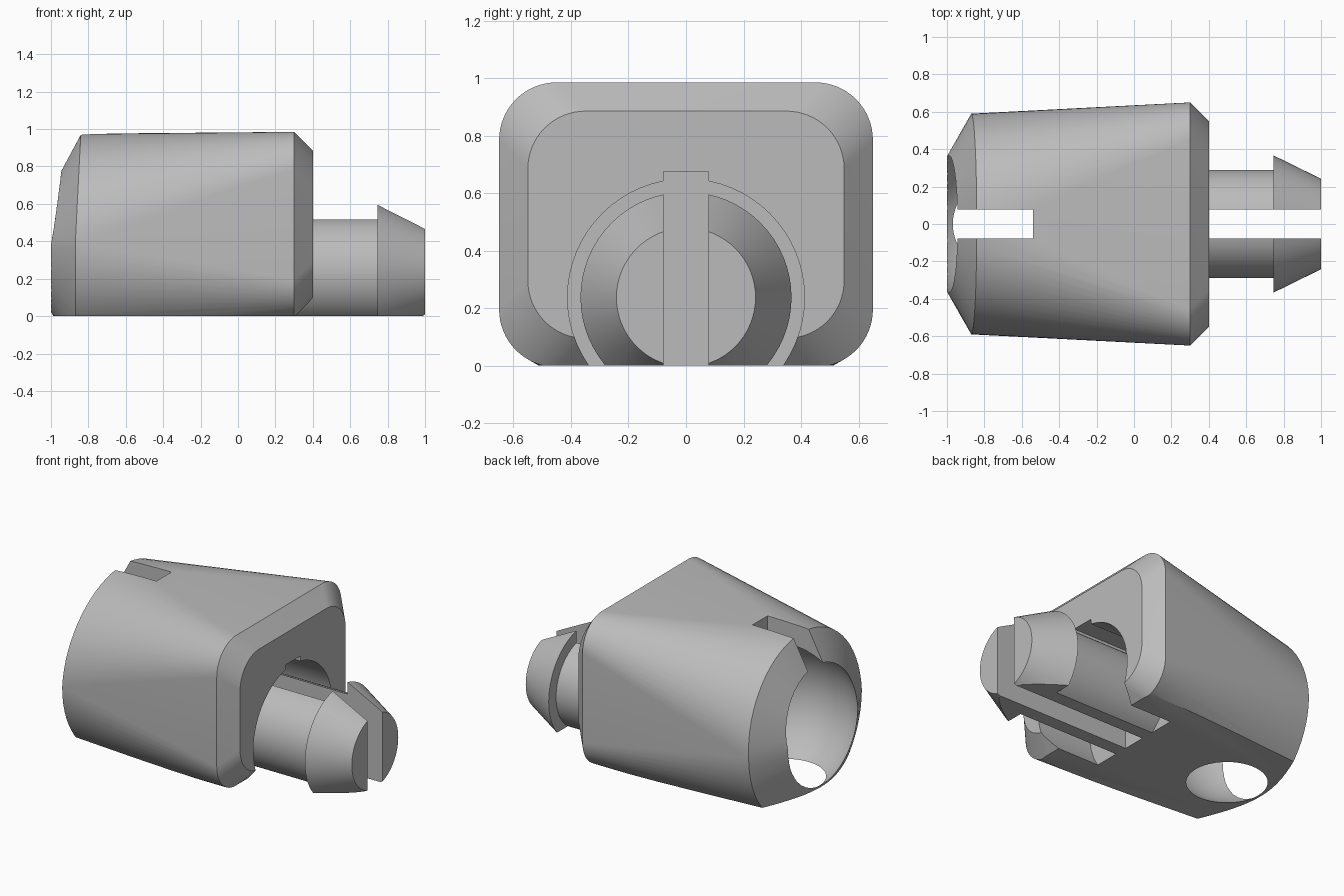
import bpy, bmesh
from math import sin, cos, pi
from mathutils import Matrix

if "Cube" in bpy.data.objects:
    bpy.data.objects.remove(bpy.data.objects["Cube"])

grey = bpy.data.materials.new("plain grey")
grey.use_nodes = True
colour = (0.5, 0.5, 0.5, 1)
grey.diffuse_color = colour
grey.node_tree.nodes["Principled BSDF"].inputs["Base Color"].default_value = colour


def finish(name, bm):
    bmesh.ops.remove_doubles(bm, verts=bm.verts, dist=0.0001)
    bmesh.ops.recalc_face_normals(bm, faces=bm.faces)
    mesh = bpy.data.meshes.new(name)
    bm.to_mesh(mesh)
    bm.free()
    mesh.materials.append(grey)
    ob = bpy.data.objects.new(name, mesh)
    bpy.context.collection.objects.link(ob)
    return ob


def box(name, x0, x1, y0, y1, z0, z1):
    bm = bmesh.new()
    mat = (Matrix.Translation(((x0 + x1) / 2, (y0 + y1) / 2, (z0 + z1) / 2))
           @ Matrix.Diagonal((x1 - x0, y1 - y0, z1 - z0, 1)))
    bmesh.ops.create_cube(bm, size=1, matrix=mat)
    return finish(name, bm)


def loft(name, rings):
    """Skin rings of equal length, closing each end with a fan."""
    bm = bmesh.new()
    loops = [[bm.verts.new(p) for p in ring] for ring in rings]
    n = len(loops[0])
    for a, b in zip(loops, loops[1:]):
        for i in range(n):
            j = (i + 1) % n
            bm.faces.new((a[i], a[j], b[j], b[i]))
    for loop in (loops[0], loops[-1]):
        zs = [v.co.z for v in loop]
        mid = bm.verts.new((min(v.co.x for v in loop), 0, (min(zs) + max(zs)) / 2))
        for i in range(n):
            bm.faces.new((loop[i], loop[(i + 1) % n], mid))
    return finish(name, bm)


def ring(x, half_y, half_z, radius, zc, lean=0, steps=16):
    """Rounded rectangle across x; its upper half may lean toward +x."""
    pts = []
    for q, (sy, sz) in enumerate(((1, 1), (-1, 1), (-1, -1), (1, -1))):
        for i in range(steps + 1):
            a = (q + i / steps) * pi / 2
            y = sy * (half_y - radius) + radius * cos(a)
            z = sz * (half_z - radius) + radius * sin(a)
            pts.append((x + lean * max(0, z), y, zc + z))
    return pts


def circle(x, r, zc, lean=0):
    return ring(x, r, r, r, zc, lean)


def cut(ob, cutters):
    bpy.context.view_layer.objects.active = ob
    for c in cutters:
        mod = ob.modifiers.new("cut", "BOOLEAN")
        mod.operation = "DIFFERENCE"
        mod.solver = "EXACT"
        mod.object = c
        bpy.ops.object.modifier_apply(modifier=mod.name)


def smooth(ob):
    bpy.ops.object.select_all(action="DESELECT")
    ob.select_set(True)
    bpy.context.view_layer.objects.active = ob
    bpy.ops.object.shade_smooth_by_angle(angle=0.4)


SOCKET_Z, PIN_Z, SLOT = 0.385, 0.237, 0.078

# Housing: rounded rectangle blending into a round, bevelled end
housing = loft("housing", [
    circle(-1.0, 0.362, SOCKET_Z, 0.1),
    circle(-0.87, 0.59, SOCKET_Z, 0.05),
    ring(0.3, 0.65, 0.495, 0.2, 0.49),
    ring(0.4, 0.55, 0.395, 0.2, 0.49),
])

# Cutters: floor plane, ball socket, pin recess and slots
floor_cut = box("floor_cutter", -2, 2, -2, 2, -1, 0)
bm = bmesh.new()
bmesh.ops.create_uvsphere(bm, u_segments=64, v_segments=32, radius=0.456,
                          matrix=Matrix.Translation((-0.725, 0, SOCKET_Z)))
socket_cut = finish("socket_cutter", bm)
recess_cut = loft("recess_cutter", [circle(0, 0.412, PIN_Z), circle(0.6, 0.412, PIN_Z)])
recess_slot = box("recess_slot_cutter", 0, 0.6, -SLOT, SLOT, -0.5, 0.675)
socket_slot = box("socket_slot_cutter", -1.2, -0.54, -SLOT, SLOT, SOCKET_Z, 1.2)
pin_slot = box("pin_slot_cutter", -0.2, 1.2, -SLOT, SLOT, -0.5, 1)

cut(housing, [floor_cut, socket_cut, recess_cut, recess_slot, socket_slot])

# Split snap pin with a barbed tip
pin = loft("snap_pin", [circle(x, r, PIN_Z) for x, r in
                        ((-0.02, 0.29), (0.745, 0.29), (0.745, 0.367), (1, 0.242))])
cut(pin, [floor_cut, pin_slot])

for ob in (housing, pin):
    smooth(ob)
for ob in (floor_cut, socket_cut, recess_cut, recess_slot, socket_slot, pin_slot):
    bpy.data.objects.remove(ob)
